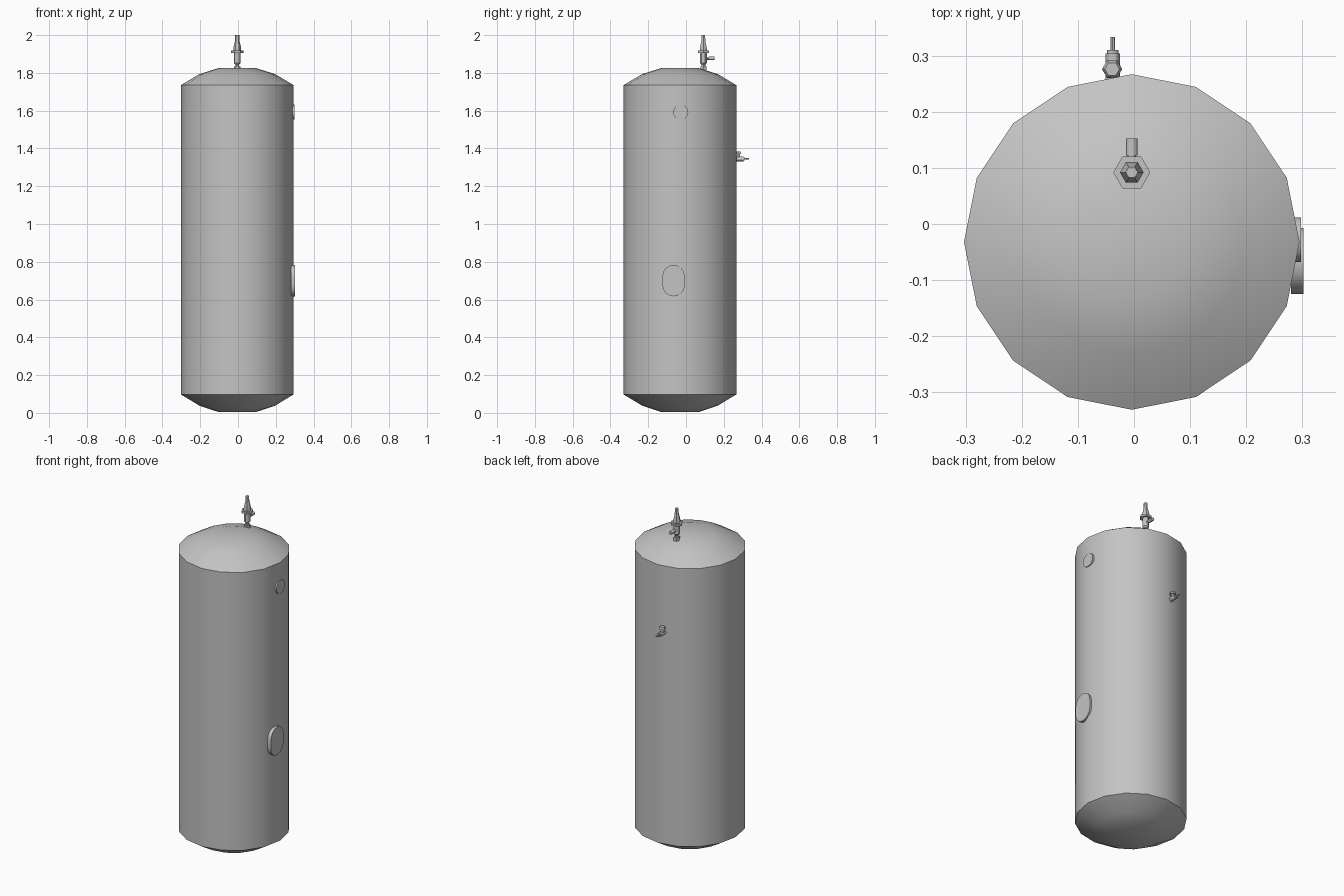
import bpy, bmesh, math
from mathutils import Vector

cube = bpy.data.objects.get("Cube")
if cube:
    bpy.data.objects.remove(cube, do_unlink=True)

steel = bpy.data.materials.new("grey_steel")
GREY = (0.55, 0.55, 0.55, 1)
steel.use_nodes = True
steel.diffuse_color = GREY
steel.node_tree.nodes["Principled BSDF"].inputs["Base Color"].default_value = GREY


def finish(bm, name):
    """Turn a bmesh into a smooth-by-angle object."""
    bmesh.ops.recalc_face_normals(bm, faces=bm.faces[:])
    mesh = bpy.data.meshes.new(name)
    bm.to_mesh(mesh)
    bm.free()
    mesh.materials.append(steel)
    obj = bpy.data.objects.new(name, mesh)
    bpy.context.collection.objects.link(obj)
    bpy.ops.object.select_all(action='DESELECT')
    obj.select_set(True)
    bpy.context.view_layer.objects.active = obj
    bpy.ops.object.shade_smooth_by_angle(angle=math.radians(30))
    return obj


def lathe(name, profile, origin, axis=(0, 0, 1), sides=12):
    """Spin (radius, distance) pairs about an axis and cap both ends."""
    bm = bmesh.new()
    turn = Vector(axis).to_track_quat('Z', 'Y')
    rings = []
    for r, d in profile:
        ring = []
        for i in range(sides):
            a = math.tau * i / sides
            p = Vector((r * math.cos(a), r * math.sin(a), d))
            ring.append(bm.verts.new(Vector(origin) + turn @ p))
        rings.append(ring)
    for low, high in zip(rings, rings[1:]):
        for i in range(sides):
            j = (i + 1) % sides
            bm.faces.new((low[i], low[j], high[j], high[i]))
    bm.faces.new(rings[0][::-1])
    bm.faces.new(rings[-1])
    return finish(bm, name)


def hatch(name, y, z, radius, straight, x0, x1):
    """Round-ended plate facing +x; straight is half the upright side."""
    bm = bmesh.new()
    outline = []
    for k in range(2):
        for i in range(9):
            a = math.pi * (k + i / 8)
            outline.append((y + radius * math.cos(a),
                            z + radius * math.sin(a) + (straight if k == 0 else -straight)))
    verts = [bm.verts.new((x0, p, q)) for p, q in outline]
    face = bm.faces.new(verts)
    out = bmesh.ops.extrude_face_region(bm, geom=[face])
    for v in out["geom"]:
        if isinstance(v, bmesh.types.BMVert):
            v.co.x = x1
    bmesh.ops.remove_doubles(bm, verts=bm.verts[:], dist=0.0001)
    return finish(bm, name)


# Tank shell with domed ends
TX, TY = -0.004, -0.032
lathe("tank_shell",
      [(0.1, 0.005), (0.2, 0.038), (0.299, 0.098),
       (0.299, 1.735), (0.2, 1.794), (0.1, 1.825)],
      (TX, TY, 0), sides=16)

# Inspection ports on the side
hatch("upper_port", -0.028, 1.592, 0.04, 0, 0.27, 0.298)
hatch("lower_hatch", -0.066, 0.70, 0.059, 0.024, 0.28, 0.302)

# Relief valve on the top dome
VALVE = (TX, 0.092, 0)
lathe("valve_base_nut", [(0.018, 1.81), (0.018, 1.833)], VALVE, sides=6)
lathe("valve_neck", [(0.01, 1.83), (0.01, 1.85)], VALVE)
lathe("valve_body", [(0.012, 1.845), (0.018, 1.853), (0.018, 1.908)], VALVE)
lathe("valve_flange", [(0.033, 1.906), (0.033, 1.918)], VALVE, sides=6)
lathe("valve_bonnet", [(0.021, 1.916), (0.021, 1.932), (0.012, 1.968)], VALVE, sides=6)
lathe("valve_tip", [(0.012, 1.966), (0.011, 2.0)], VALVE, sides=6)
lathe("valve_outlet", [(0.008, 0), (0.008, 0.03), (0.01, 0.03), (0.01, 0.06)],
      (TX, 0.092, 1.877), (0, 1, 0))

# Small drain cock on the back
COCK = (-0.038, 0, 1.345)
BACK = (0, 1, 0)
lathe("cock_body", [(0.013, 0.24), (0.013, 0.304)], COCK, BACK)
lathe("cock_collar", [(0.01, 0.302), (0.01, 0.31)], COCK, BACK)
lathe("cock_spout", [(0.004, 0.308), (0.004, 0.333)], COCK, BACK, sides=8)
STEM = (-0.039, 0.276, 0)
lathe("cock_stem", [(0.011, 1.345), (0.011, 1.372)], STEM)
lathe("cock_cap", [(0.018, 1.37), (0.018, 1.376), (0.013, 1.384)], STEM, sides=6)
